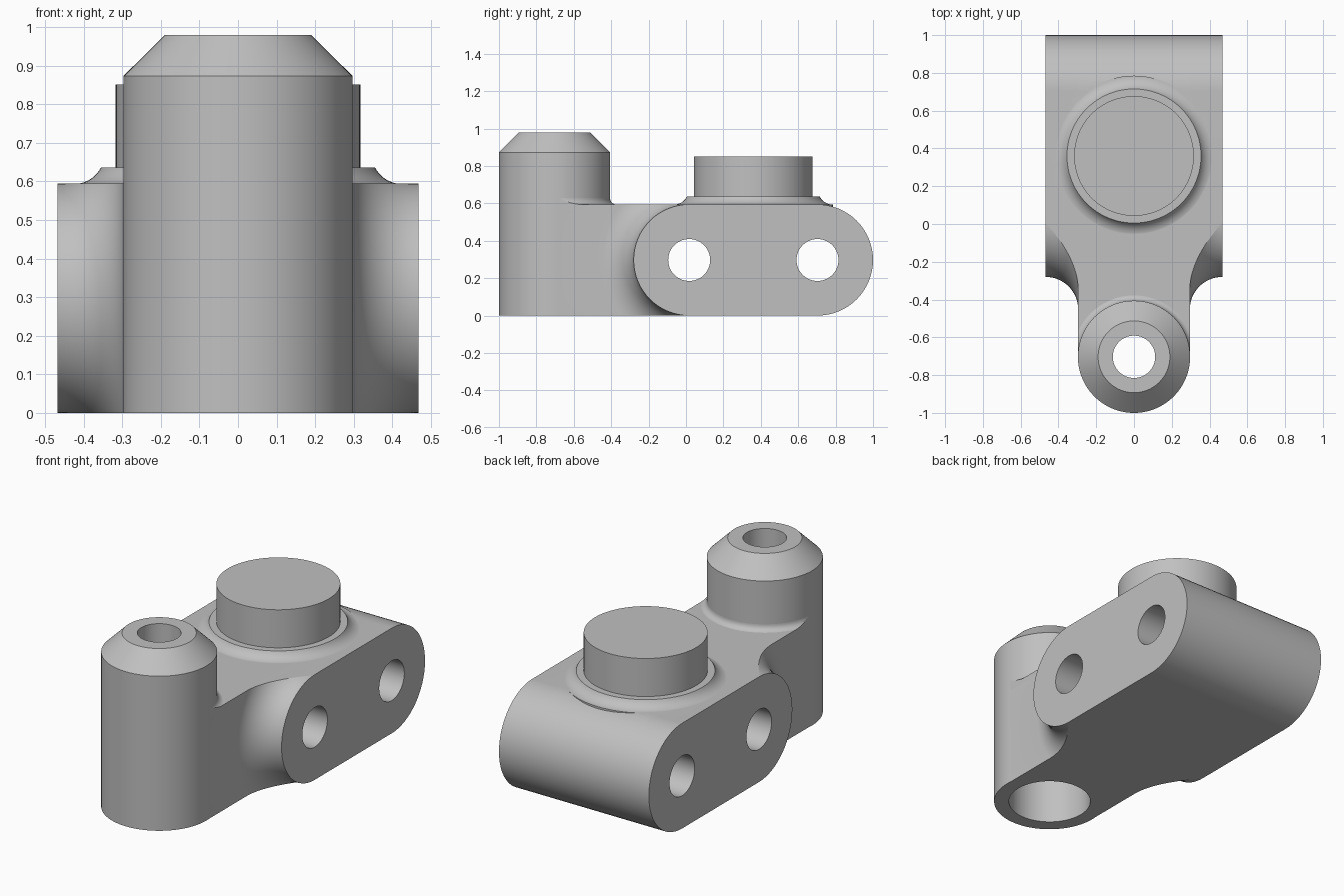
import bpy, bmesh
from math import sin, cos, pi, sqrt, radians, atan
from mathutils import Matrix

cube = bpy.data.objects.get("Cube")
if cube:
    bpy.data.objects.remove(cube, do_unlink=True)

R = 0.297            # round end radius, half the body height
TOP = 2 * R
HALF = 0.468         # half width of the body
NECK = 0.2955        # half width of the neck
FRONT, BACK = 0.017, 0.703   # round end centres along y
POST_Y = -0.703
BOSS_Y = 0.36
SEG = 96

grey = bpy.data.materials.new("light_grey")
grey.use_nodes = True
colour = (0.53, 0.53, 0.53, 1)
grey.diffuse_color = colour
grey.node_tree.nodes["Principled BSDF"].inputs["Base Color"].default_value = colour


def finish(name, bm):
    bmesh.ops.recalc_face_normals(bm, faces=bm.faces)
    mesh = bpy.data.meshes.new(name)
    bm.to_mesh(mesh)
    bm.free()
    mesh.materials.append(grey)
    obj = bpy.data.objects.new(name, mesh)
    bpy.context.collection.objects.link(obj)
    return obj


def loft(name, rings, matrix=Matrix()):
    """Skin closed rings of points and cap both ends."""
    bm = bmesh.new()
    rows = [[bm.verts.new(matrix @ Matrix.Translation(p).to_translation()) for p in ring]
            for ring in rings]
    n = len(rows[0])
    for a, b in zip(rows, rows[1:]):
        for i in range(n):
            j = (i + 1) % n
            bm.faces.new((a[i], a[j], b[j], b[i]))
    bm.faces.new(rows[0])
    bm.faces.new(rows[-1])
    bmesh.ops.remove_doubles(bm, verts=bm.verts, dist=1e-5)
    return finish(name, bm)


def lathe(name, profile, matrix):
    """Turn (radius, height) points about the local z axis."""
    turn = [2 * pi * i / SEG for i in range(SEG)]
    return loft(name, [[(r * cos(t), r * sin(t), h) for t in turn] for r, h in profile], matrix)


def combine(target, other, operation):
    mod = target.modifiers.new(operation.lower(), 'BOOLEAN')
    mod.operation, mod.solver, mod.object = operation, 'EXACT', other
    bpy.context.view_layer.objects.active = target
    bpy.ops.object.modifier_apply(modifier=mod.name)
    bpy.data.objects.remove(other, do_unlink=True)


# Body: long rounded block whose front end sweeps into a narrower neck
def section(x, rho, neck=False):
    steps = 32
    pts = []
    for i in range(steps + 1):
        z = R - R * cos(pi * i / steps)
        y = POST_Y if neck else FRONT - sqrt(rho ** 2 - (z - R) ** 2)
        pts.append((x, y, z))
    for i in range(steps + 1):
        t = pi * i / steps
        pts.append((x, BACK + R * sin(t), R + R * cos(t)))
    return pts


sweep = HALF - NECK
side = []
for i in range(17):
    a = pi / 2 * i / 16
    side.append((HALF - sweep * sin(a), R + sweep - sweep * cos(a)))
rings = [section(-x, rho) for x, rho in side]
rings += [section(-NECK, 0, True), section(NECK, 0, True)]
rings += [section(x, rho) for x, rho in reversed(side)]
body = loft("bracket_body", rings)

# Front post with a chamfered top
post_at = Matrix.Translation((0, POST_Y, 0))
post = lathe("post", [(R, 0), (R, 0.873), (0.19, 0.979)], post_at)
combine(body, post, 'UNION')

# Small fillet where the post rises from the neck
f = 0.035
profile = [(R + f, TOP - 0.03)]
for i in range(9):
    a = pi / 2 * i / 8
    profile.append((R + f - f * sin(a), TOP - 0.0007 + f - f * cos(a)))
fillet = lathe("post_fillet", profile, post_at)
bm = bmesh.new()
bmesh.ops.create_cube(bm, size=1, matrix=Matrix.Translation((0, POST_Y + 0.25, TOP))
                      @ Matrix.Diagonal((2 * NECK, 0.5, 0.5, 1)))
combine(fillet, finish("fillet_limit", bm), 'INTERSECT')
combine(body, fillet, 'UNION')

# Round boss on a flared foot
rise, run = 0.043, 0.07
angle = 2 * atan(rise / run)
flare = run / sin(angle)
profile = [(0.425, TOP - 0.06)]
for i in range(11):
    a = angle * i / 10
    profile.append((0.425 - flare * sin(a), TOP - 0.0007 + flare * (1 - cos(a))))
step = profile[-1][1]
profile += [(0.317, step), (0.317, 0.851)]
boss = lathe("boss", profile, Matrix.Translation((0, BOSS_Y, 0)))
combine(body, boss, 'UNION')

# Stepped bore through the post
bore = lathe("post_bore", [(0.218, -0.1), (0.218, 0.72), (0.112, 0.72), (0.112, 1.2)], post_at)
combine(body, bore, 'DIFFERENCE')

# Two cross holes through the body
for y in (FRONT, BACK):
    hole = lathe("cross_hole", [(0.112, -1), (0.112, 1)],
                 Matrix.Translation((0, y, R)) @ Matrix.Rotation(pi / 2, 4, 'Y'))
    combine(body, hole, 'DIFFERENCE')

# Smooth shading with crisp edges
bpy.ops.object.select_all(action='DESELECT')
body.select_set(True)
bpy.context.view_layer.objects.active = body
bpy.ops.object.shade_smooth_by_angle(angle=radians(30))
weighted = body.modifiers.new("weighted_normals", 'WEIGHTED_NORMAL')
weighted.keep_sharp = True
